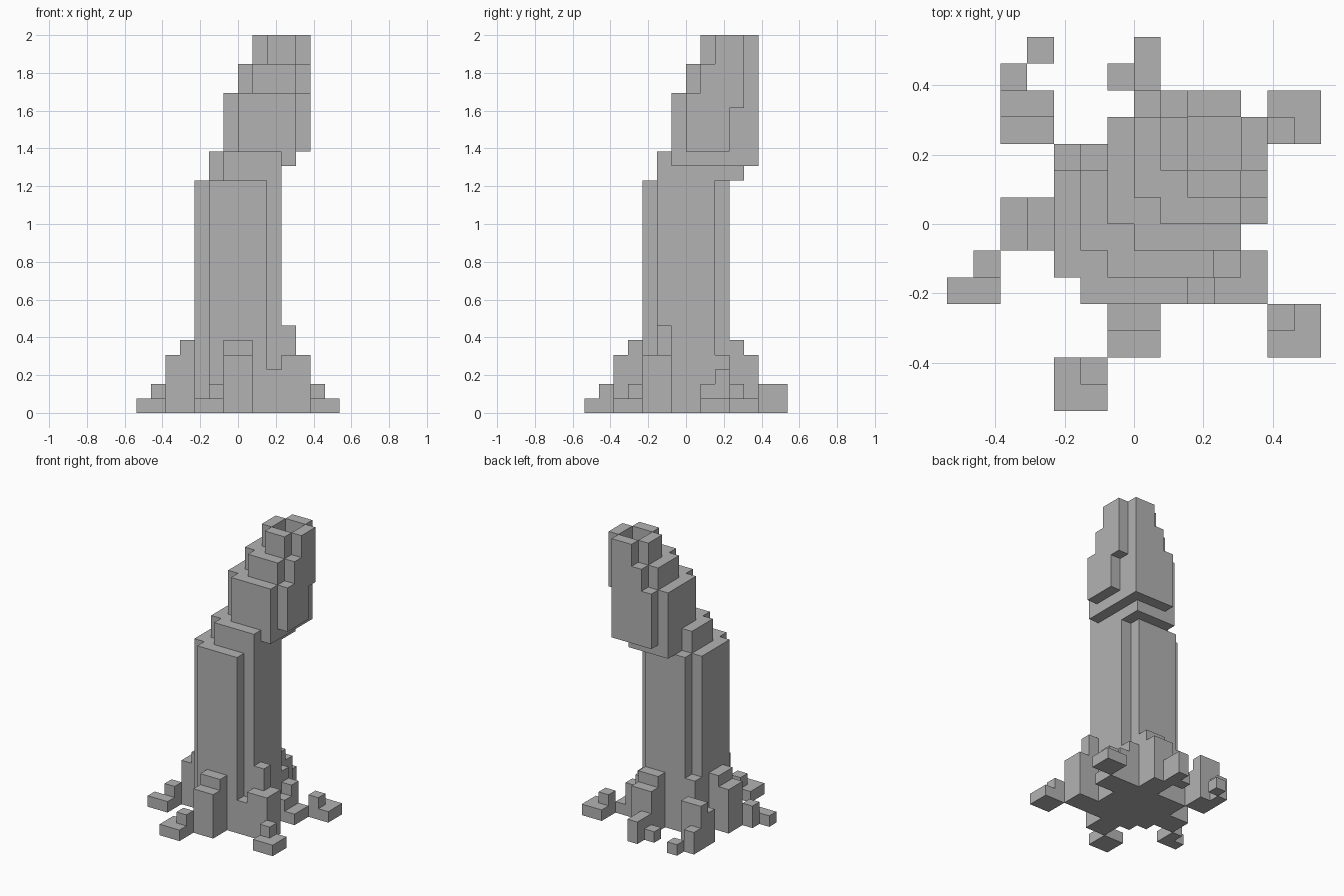
import bpy
import bmesh
from mathutils import Vector

UNIT = 1 / 13  # edge of one cube

default_cube = bpy.data.objects.get("Cube")
if default_cube:
    bpy.data.objects.remove(default_cube, do_unlink=True)

stone = bpy.data.materials.new("stone_grey")
stone.use_nodes = True
stone.diffuse_color = (0.45, 0.45, 0.45, 1)
shader = stone.node_tree.nodes["Principled BSDF"]
shader.inputs["Base Color"].default_value = stone.diffuse_color
shader.inputs["Roughness"].default_value = 0.9


def box(x, y, z):
    """Cells of a block, each axis given as (start, end)."""
    return {(i, j, k) for i in range(*x) for j in range(*y) for k in range(*z)}


def notched(x, y, z):
    """A block with its four upright corner columns left out."""
    (xa, xb), (ya, yb) = x, y
    return box((xa + 1, xb - 1), y, z) | box(x, (ya + 1, yb - 1), z)


def column(x, y, height, wide=1, deep=1):
    """A block standing on the ground."""
    return box((x, x + wide), (y, y + deep), (0, height))


parts = {}

# Upright trunk and the collar where it starts to lean
parts["trunk"] = notched((-3, 3), (-3, 3), (0, 16))
parts["collar"] = (
    box((-1, 3), (-2, 4), (16, 18))
    | box((-2, -1), (-1, 2), (16, 18))
    | box((0, 4), (-1, 5), (17, 18))
    | box((-1, 0), (0, 4), (17, 18))
)

# Leaning head in three tiers, with a notch in the back left corner
head = notched((-1, 5), (-1, 5), (18, 22)) - box((4, 5), (3, 4), (18, 21))
head |= notched((0, 5), (0, 5), (22, 24))
head |= box((1, 4), (4, 5), (22, 24)) | box((4, 5), (1, 4), (22, 24))
parts["head"] = head

# Open rim on top
rim = box((1, 5), (1, 5), (24, 26)) - box((2, 4), (2, 4), (24, 26))
for x, y in ((1, 1), (4, 1), (1, 4), (4, 4)):
    rim -= column(x, y, 26)
parts["rim"] = rim

# Stepped roots around the base
parts["front_root"] = column(-1, -4, 5, wide=2) | column(-1, -5, 4, wide=2)
parts["right_root"] = column(-4, -1, 5, deep=2) | column(-5, -1, 4, deep=2)
parts["back_root"] = column(0, 3, 5, wide=2) | column(0, 4, 4, wide=2)
parts["front_left_root"] = (
    column(2, -3, 3) | column(3, -3, 4, wide=2)
    | column(3, -2, 6) | column(4, -2, 4)
)
parts["left_root"] = (
    column(2, 2, 4) | column(3, 2, 3) | column(3, 1, 2)
    | column(4, 1, 1, deep=2)
)
parts["back_right_root"] = (
    column(-3, 2, 5) | column(-4, 3, 3) | column(-4, 4, 4)
    | column(-5, 3, 3) | column(-5, 4, 4) | column(-5, 5, 2)
)

# Loose root tips lying on the ground
parts["front_right_tip"] = column(-3, -7, 1, wide=2, deep=2) | column(-2, -6, 2)
parts["front_left_tip"] = column(5, -5, 1, wide=2, deep=2) | column(5, -4, 2)
parts["back_left_tip"] = column(5, 3, 1, wide=2, deep=2) | column(5, 3, 2)
parts["right_tip"] = column(-7, -3, 1, wide=2) | column(-6, -2, 2)
parts["back_tip"] = column(0, 5, 2, deep=2) | column(-1, 5, 1)
parts["back_right_tip"] = column(-4, 6, 1)

solid = set().union(*parts.values())


def add_part(name, cells):
    """Skin the exposed sides of the cells and merge flat regions."""
    bm = bmesh.new()
    for cell in cells:
        centre = Vector(cell) + Vector((0.5, 0.5, 0.5))
        for axis in range(3):
            for sign in (-1, 1):
                near = list(cell)
                near[axis] += sign
                if tuple(near) in solid:
                    continue
                n, u = Vector(), Vector()
                n[axis] = sign / 2
                u[(axis + 1) % 3] = 0.5
                v = n.cross(u) * 2
                corners = (-u - v, u - v, u + v, v - u)
                bm.faces.new([bm.verts.new((centre + n + c) * UNIT) for c in corners])
    bmesh.ops.remove_doubles(bm, verts=bm.verts, dist=UNIT / 100)
    bmesh.ops.dissolve_limit(bm, angle_limit=0.01, verts=bm.verts, edges=bm.edges)
    mesh = bpy.data.meshes.new(name)
    bm.to_mesh(mesh)
    bm.free()
    mesh.materials.append(stone)
    bpy.context.collection.objects.link(bpy.data.objects.new(name, mesh))


for name, cells in parts.items():
    add_part(name, cells)
